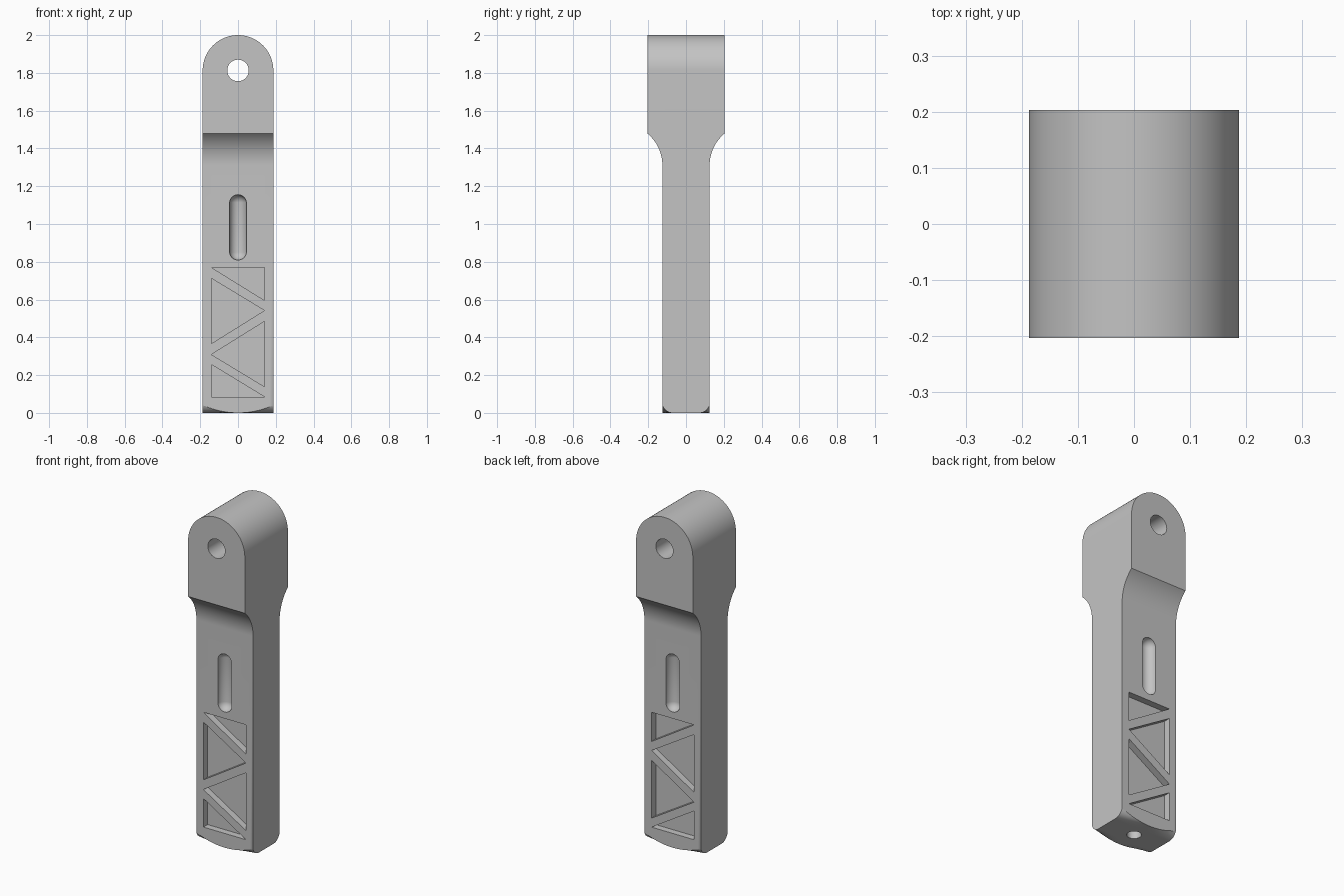
import bpy, bmesh, math
from mathutils import Vector

if "Cube" in bpy.data.objects:
    bpy.data.objects.remove(bpy.data.objects["Cube"], do_unlink=True)

HALF_W, SHAFT_D, HEAD_D = 0.187, 0.125, 0.203
PIVOT_Z = 2 - HALF_W

grey = bpy.data.materials.new("plain grey")
grey.use_nodes = True
grey.diffuse_color = (0.55, 0.55, 0.55, 1)
grey.node_tree.nodes["Principled BSDF"].inputs["Base Color"].default_value = grey.diffuse_color


def make_object(name, bm):
    bmesh.ops.recalc_face_normals(bm, faces=bm.faces)
    mesh = bpy.data.meshes.new(name)
    bm.to_mesh(mesh)
    bm.free()
    mesh.materials.append(grey)
    obj = bpy.data.objects.new(name, mesh)
    bpy.context.collection.objects.link(obj)
    return obj


def prism(name, points, axis, start, end):
    """Extrude a closed outline along the x, y or z axis."""
    bm = bmesh.new()
    verts = []
    for a, b in points:
        co = [a, b]
        co.insert(axis, start)
        verts.append(bm.verts.new(co))
    face = bm.faces.new(verts)
    new = bmesh.ops.extrude_face_region(bm, geom=[face])["geom"]
    shift = Vector((0, 0, 0))
    shift[axis] = end - start
    bmesh.ops.translate(bm, vec=shift, verts=[g for g in new if isinstance(g, bmesh.types.BMVert)])
    return make_object(name, bm)


def arc(cx, cy, r, a0, a1, n):
    angles = [math.radians(a0 + (a1 - a0) * i / n) for i in range(n + 1)]
    return [(cx + r * math.cos(a), cy + r * math.sin(a)) for a in angles]


def boolean(target, tool, operation):
    mod = target.modifiers.new("cut", 'BOOLEAN')
    mod.operation, mod.solver, mod.object = operation, 'EXACT', tool
    bpy.context.view_layer.objects.active = target
    bpy.ops.object.modifier_apply(modifier=mod.name)
    bpy.data.objects.remove(tool, do_unlink=True)


# Handle body: side profile with concave necks, trimmed by the round-topped front outline
neck_r = 0.22
end_angle = 180 - math.degrees(math.acos(1 - (HEAD_D - SHAFT_D) / neck_r))
neck = arc(SHAFT_D + neck_r, 1.31, neck_r, 180, end_angle, 16)
half = [(SHAFT_D, -0.2)] + neck + [(HEAD_D, 2.1)]
side = half + [(-y, z) for y, z in reversed(half)]
body = prism("handle_body", side, 0, -0.3, 0.3)
front = [(-HALF_W, -0.1), (HALF_W, -0.1)] + arc(0, PIVOT_Z, HALF_W, 0, 180, 48)
boolean(body, prism("front_outline", front, 1, -0.3, 0.3), 'INTERSECT')

# Foot: flat underside whose corners curve upward
bm = bmesh.new()
bmesh.ops.create_grid(bm, x_segments=24, y_segments=36, size=0.5)
base = bm.faces[:]
for v in bm.verts:
    v.co.x *= 0.4
    v.co.y *= 0.27
    r = 0.055
    t = min(max((abs(v.co.y) - (SHAFT_D - r)) / r, 0), 1)
    v.co.z = r * (1 - math.sqrt(1 - 0.97 * t * t)) * (v.co.x / HALF_W) ** 2
new = bmesh.ops.extrude_face_region(bm, geom=base)["geom"]
for v in (g for g in new if isinstance(g, bmesh.types.BMVert)):
    v.co.z = -0.3
bmesh.ops.delete(bm, geom=[f for f in base if f.is_valid and len(f.edges) == 0], context='FACES')
boolean(body, make_object("foot_cutter", bm), 'DIFFERENCE')

# Pivot hole through the head and blind hole in the foot
boolean(body, prism("pivot_cutter", arc(0, PIVOT_Z, 0.057, 0, 348.75, 31), 1, -0.4, 0.4), 'DIFFERENCE')
boolean(body, prism("foot_hole_cutter", arc(0, 0, 0.039, 0, 348.75, 31), 2, -0.2, 0.25), 'DIFFERENCE')

# Rounded slots and triangular truss pockets on both broad faces
L, R = -0.141, 0.14
triangles = [
    [(L, 0.77), (R, 0.77), (R, 0.596)],
    [(L, 0.712), (R, 0.542), (L, 0.367)],
    [(R, 0.484), (L, 0.309), (R, 0.139)],
    [(L, 0.256), (L, 0.085), (R, 0.085)],
]
for s in (-1, 1):
    bm = bmesh.new()
    bmesh.ops.create_uvsphere(bm, u_segments=32, v_segments=17, radius=0.045)
    for v in bm.verts:
        v.co.z += 0.982 + math.copysign(0.128, v.co.z)
        v.co.y += s * SHAFT_D
    boolean(body, make_object("slot_cutter", bm), 'DIFFERENCE')
    for tri in triangles:
        cutter = prism("pocket_cutter", tri, 1, s * (SHAFT_D - 0.04), s * 0.3)
        boolean(body, cutter, 'DIFFERENCE')

body.select_set(True)
bpy.context.view_layer.objects.active = body
bpy.ops.object.shade_smooth_by_angle(angle=math.radians(30))
